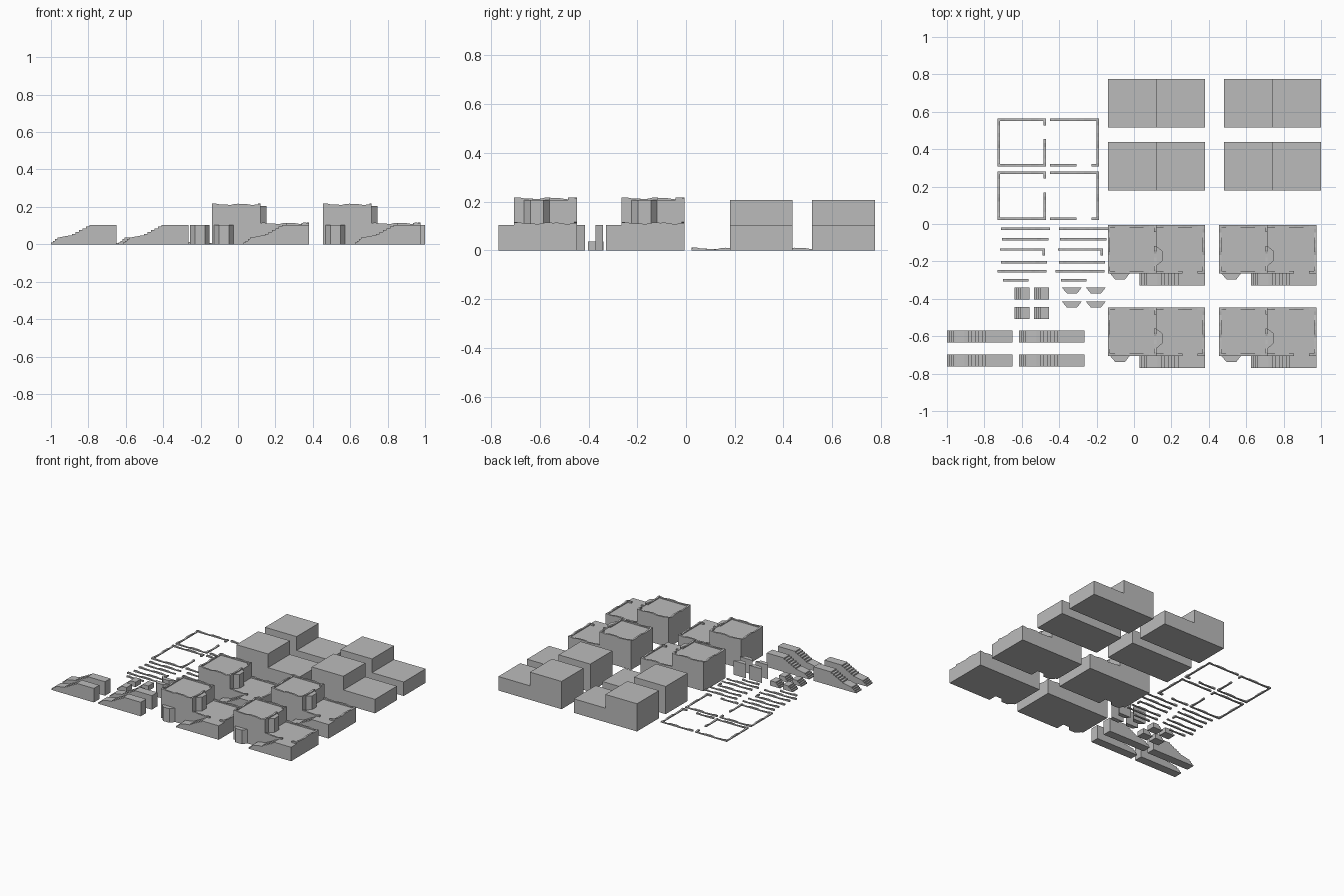
import bpy
import bmesh
import math
from mathutils import Vector

cube = bpy.data.objects.get("Cube")
if cube:
    bpy.data.objects.remove(cube, do_unlink=True)

GREY = (0.5, 0.5, 0.5, 1)
stone = bpy.data.materials.new("stone_grey")
stone.use_nodes = True
stone.diffuse_color = GREY
stone.node_tree.nodes["Principled BSDF"].inputs["Base Color"].default_value = GREY

X, Y, Z = Vector((1, 0, 0)), Vector((0, 1, 0)), Vector((0, 0, 1))


def prism(name, profile, origin, u, v, w, depth):
    """Flat profile in the u-v plane, extruded along w."""
    bm = bmesh.new()
    verts = [bm.verts.new(Vector(origin) + u * a + v * b) for a, b in profile]
    face = bm.faces.new(verts)
    out = bmesh.ops.extrude_face_region(bm, geom=[face])
    moved = [g for g in out["geom"] if isinstance(g, bmesh.types.BMVert)]
    bmesh.ops.translate(bm, verts=moved, vec=w * depth)
    bmesh.ops.recalc_face_normals(bm, faces=bm.faces[:])
    mesh = bpy.data.meshes.new(name)
    bm.to_mesh(mesh)
    bm.free()
    mesh.materials.append(stone)
    obj = bpy.data.objects.new(name, mesh)
    bpy.context.collection.objects.link(obj)
    return obj


STOREY, ROOF = 0.104, 0.206
WIDTH, DEPTH, HALF = 0.52, 0.258, 0.26
THICK = 0.013
STAIR_W = 0.064


def weathered_wall(name, x, y, z, length, along=X):
    """Thin low wall with an uneven, worn top."""
    n = max(2, round(length / 0.02))
    top = []
    for i in range(n + 1):
        t = length * i / n
        h = 0.008 + 0.003 * math.sin(t * 45 + 1) + 0.0015 * math.sin(t * 110)
        top.append((t, h))
    profile = [(0, 0)] + top + [(length, 0)]
    across = Y if along == X else X
    prism(name, profile, (x, y, z), along, Z, across, THICK)


def tiers(name, x, y, z_low, z_high):
    """L-shaped two storey block."""
    profile = [(0, 0), (WIDTH, 0), (WIDTH, z_low), (HALF, z_low), (HALF, z_high), (0, z_high)]
    prism(name, profile, (x, y, 0), X, Z, Y, DEPTH)


def flight(x, z, run, rise, count):
    """Points of a run of steps."""
    pts = []
    for i in range(count):
        pts.append((x + run * i / count, z + rise * (i + 1) / count))
        pts.append((x + run * (i + 1) / count, z + rise * (i + 1) / count))
    return pts


def stoop(name, x, y):
    profile = [(0, 0)] + flight(0, 0, 0.045, 0.037, 4) + [(0.08, 0.037), (0.08, 0)]
    prism(name, profile, (x, y, 0), X, Z, Y, STAIR_W)


def staircase(name, x, y):
    profile = [(0, 0)] + flight(0, 0, 0.045, 0.037, 4)
    profile += flight(0.095, 0.037, 0.13, STOREY - 0.037, 7)
    profile += [(0.35, STOREY), (0.35, 0)]
    prism(name, profile, (x, y, 0), X, Z, Y, STAIR_W)


BAY = [(0, 0), (0.105, 0), (0.08, -0.032), (0.027, -0.032)]


def bay(name, x, y):
    prism(name, BAY, (x, y, 0), X, Y, Z, STOREY)


def outline_walls(name, x, y, z_left, z_right, gap):
    """Walls round the plan of both halves, with openings."""
    right = x + HALF + gap
    back = y + DEPTH - THICK
    for side, px, z in (("left", x, z_left), ("right", right, z_right)):
        weathered_wall(f"{name}_{side}_back", px, back, z, HALF)
    weathered_wall(name + "_left_front", x, y, z_left, HALF)
    weathered_wall(name + "_right_front", right, y, z_right, 0.14)
    weathered_wall(name + "_right_front_corner", right + 0.22, y, z_right, HALF - 0.22)
    weathered_wall(name + "_left_end", x, y, z_left, DEPTH, Y)
    weathered_wall(name + "_right_end", right + HALF - THICK, y, z_right, DEPTH, Y)
    inner = x + HALF - THICK
    weathered_wall(name + "_divider_front", inner, y, z_left, 0.147, Y)
    weathered_wall(name + "_divider_back", inner, y + 0.22, z_left, 0.038, Y)


# Plain block houses
for i, x in enumerate((-0.14, 0.48)):
    for j, y in enumerate((0.18, 0.517)):
        tiers(f"plain_house_{i}_{j}", x, y, STOREY, ROOF)

# Detailed houses with bays, stairs and worn parapets
for i, x in enumerate((-0.14, 0.455)):
    for j, y in enumerate((-0.264, -0.705)):
        tag = f"house_{i}_{j}"
        tiers(tag, x, y, STOREY, ROOF)
        bay(tag + "_ground_bay", x + 0.012, y)
        staircase(tag + "_stairs", x + 0.17, y - STAIR_W)
        upper = [(a, -b) for a, b in BAY]
        prism(tag + "_upper_bay", upper, (x + HALF, y + 0.04, STOREY), Y, X, Z, ROOF - STOREY)
        outline_walls(tag + "_parapet", x, y, ROOF, STOREY, 0)

# Wall sets laid on the ground
for j, y in enumerate((0.022, 0.307)):
    outline_walls(f"ground_walls_{j}", -0.73, y, 0, 0, 0.022)

# Loose single walls in two columns
ROWS = [(-0.71, -0.033, 0.26), (-0.706, -0.088, 0.25), (-0.716, -0.143, 0.24),
        (-0.711, -0.21, 0.247), (-0.73, -0.26, 0.262), (-0.7, -0.308, 0.135)]
for col in range(2):
    for r, (x, y, length) in enumerate(ROWS):
        x += 0.31 * col
        weathered_wall(f"loose_wall_{col}_{r}", x, y, 0, length)
        if r == 2:
            weathered_wall(f"loose_wall_return_{col}", x + length - THICK, y - 0.025, 0, 0.025, Y)

# Loose bays, stoops and staircases
for i in range(2):
    for j in range(2):
        bay(f"loose_bay_{i}_{j}", -0.385 + 0.128 * i, -0.34 - 0.075 * j)
        stoop(f"loose_stoop_{i}_{j}", -0.64 + 0.105 * i, -0.403 - 0.105 * j)
        staircase(f"loose_stairs_{i}_{j}", -1 + 0.385 * i, -0.633 - 0.13 * j)
